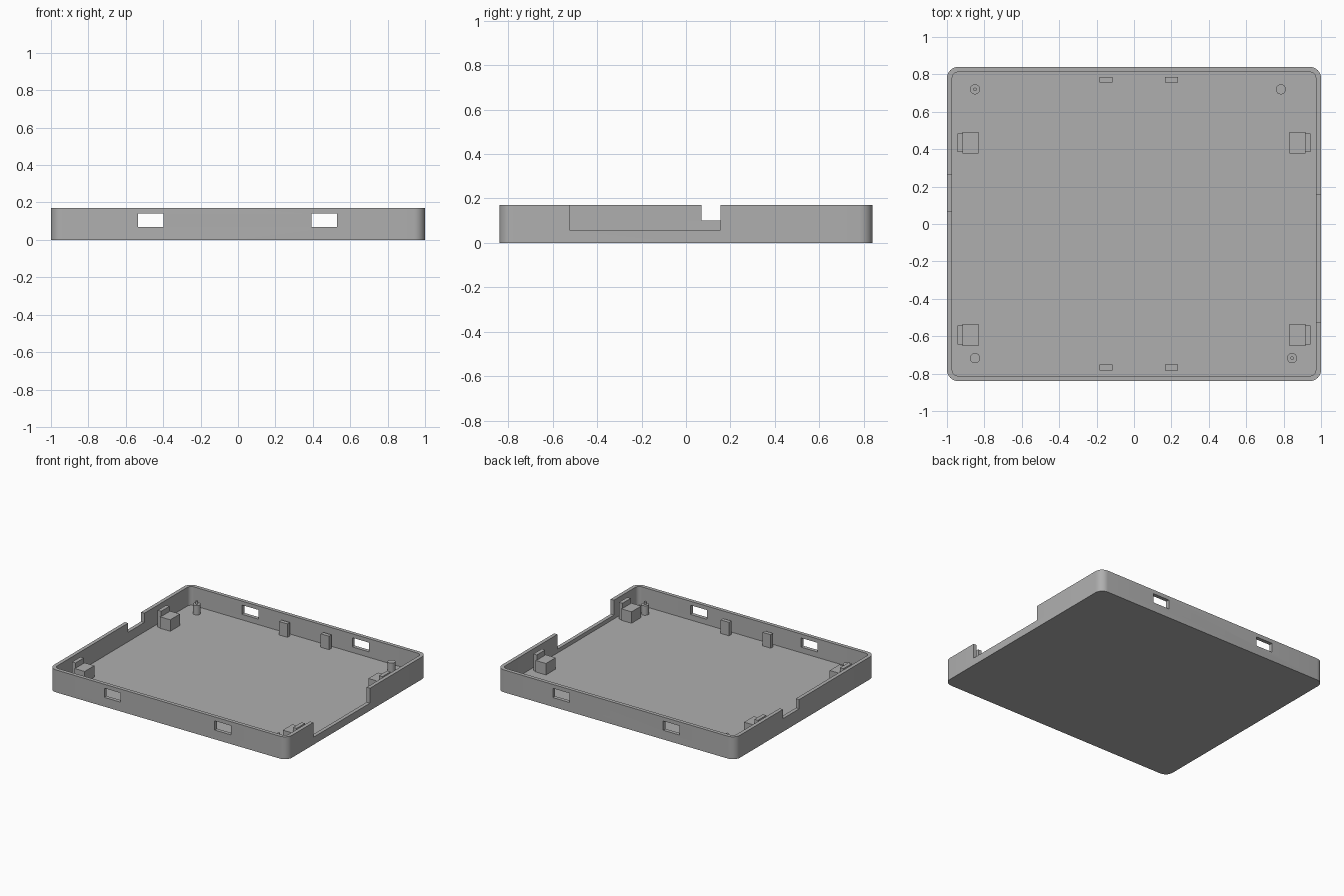
import bpy, bmesh
from math import cos, sin, pi
from mathutils import Matrix, Vector

if "Cube" in bpy.data.objects:
    bpy.data.objects.remove(bpy.data.objects["Cube"], do_unlink=True)

HX, HY, HEIGHT = 1.0, 0.84, 0.17
WALL, FLOOR = 0.028, 0.028

grey = bpy.data.materials.new("plain grey")
grey.use_nodes = True
GREY = (0.43, 0.43, 0.43, 1)
grey.diffuse_color = GREY
grey.node_tree.nodes["Principled BSDF"].inputs["Base Color"].default_value = GREY


def finish(bm, name):
    bmesh.ops.recalc_face_normals(bm, faces=bm.faces[:])
    mesh = bpy.data.meshes.new(name)
    bm.to_mesh(mesh)
    bm.free()
    mesh.materials.append(grey)
    ob = bpy.data.objects.new(name, mesh)
    bpy.context.collection.objects.link(ob)
    return ob


def box(name, x, y, z):
    """Box from (low, high) pairs."""
    bm = bmesh.new()
    size = Vector((x[1] - x[0], y[1] - y[0], z[1] - z[0]))
    mid = Vector((sum(x), sum(y), sum(z))) / 2
    bmesh.ops.create_cube(bm, size=1, matrix=Matrix.Translation(mid) @ Matrix.Diagonal(size).to_4x4())
    return finish(bm, name)


def smooth(ob):
    bpy.ops.object.select_all(action="DESELECT")
    ob.select_set(True)
    bpy.context.view_layer.objects.active = ob
    bpy.ops.object.shade_smooth_by_angle(angle=pi / 6)


def cylinder(name, x, y, r, z0, z1):
    bm = bmesh.new()
    bmesh.ops.create_cone(bm, cap_ends=True, segments=24, radius1=r, radius2=r, depth=z1 - z0,
                          matrix=Matrix.Translation((x, y, (z0 + z1) / 2)))
    smooth(finish(bm, name))


def rounded_ring(bm, inset, radius, z, steps=8):
    """Loop of vertices around a rounded rectangle."""
    ring = []
    for i, (sx, sy) in enumerate([(1, 1), (-1, 1), (-1, -1), (1, -1)]):
        cx, cy = sx * (HX - inset - radius), sy * (HY - inset - radius)
        for k in range(steps + 1):
            a = (i + k / steps) * pi / 2
            ring.append(bm.verts.new((cx + radius * cos(a), cy + radius * sin(a), z)))
    return ring


# Open tray with rounded corners
bm = bmesh.new()
rings = [rounded_ring(bm, 0, 0.06, 0), rounded_ring(bm, 0, 0.06, HEIGHT),
         rounded_ring(bm, WALL, 0.032, HEIGHT), rounded_ring(bm, WALL, 0.032, FLOOR)]
for low, high in zip(rings, rings[1:]):
    for i in range(len(low)):
        j = (i + 1) % len(low)
        bm.faces.new((low[i], low[j], high[j], high[i]))
bm.faces.new(rings[0])
bm.faces.new(rings[-1])
tray = finish(bm, "tray")

# Openings: wide gap on the left, notch on the right, slots in front and back
cutters = [box("gap_cutter", (0.95, 1.1), (-0.525, 0.155), (0.057, 0.3)),
           box("notch_cutter", (-1.1, -0.95), (0.07, 0.265), (0.1, 0.3))]
for side in (-1, 1):
    for x in (-0.535, 0.392):
        y = sorted((side * 0.78, side * 0.9))
        cutters.append(box("slot_cutter", (x, x + 0.138), y, (0.07, 0.14)))
bpy.context.view_layer.objects.active = tray
for cutter in cutters:
    cutter.hide_render = True
    mod = tray.modifiers.new("opening", "BOOLEAN")
    mod.operation, mod.solver, mod.object = "DIFFERENCE", "EXACT", cutter
    bpy.ops.object.modifier_apply(modifier=mod.name)
    bpy.data.objects.remove(cutter, do_unlink=True)
smooth(tray)

# Corner support blocks, each with a taller stop plate on its outer side
BASE = FLOOR - 0.004
for side, sx in (("right", -1), ("left", 1)):
    for end, y in (("front", -0.593), ("back", 0.434)):
        box(f"support_block_{end}_{side}", sorted((sx * 0.832, sx * 0.918)),
            (y - 0.058, y + 0.058), (BASE, 0.115))
        box(f"stop_plate_{end}_{side}", sorted((sx * 0.914, sx * 0.943)),
            (y - 0.05, y + 0.05), (BASE, 0.155))

# Upright tabs near the front and back walls
for end, y in (("front", -0.767), ("back", 0.772)):
    for side, x in (("right", -0.15), ("left", 0.2)):
        box(f"upright_tab_{end}_{side}", (x - 0.035, x + 0.035), (y - 0.015, y + 0.015), (BASE, 0.13))

# Round posts, two of them with a locating pin
for name, x, y, pinned in (("back_right", -0.85, 0.72, True), ("back_left", 0.785, 0.72, False),
                           ("front_right", -0.85, -0.717, False), ("front_left", 0.845, -0.717, True)):
    cylinder(f"post_{name}", x, y, 0.027, BASE, 0.1)
    if pinned:
        cylinder(f"pin_{name}", x, y, 0.009, 0.095, 0.122)
